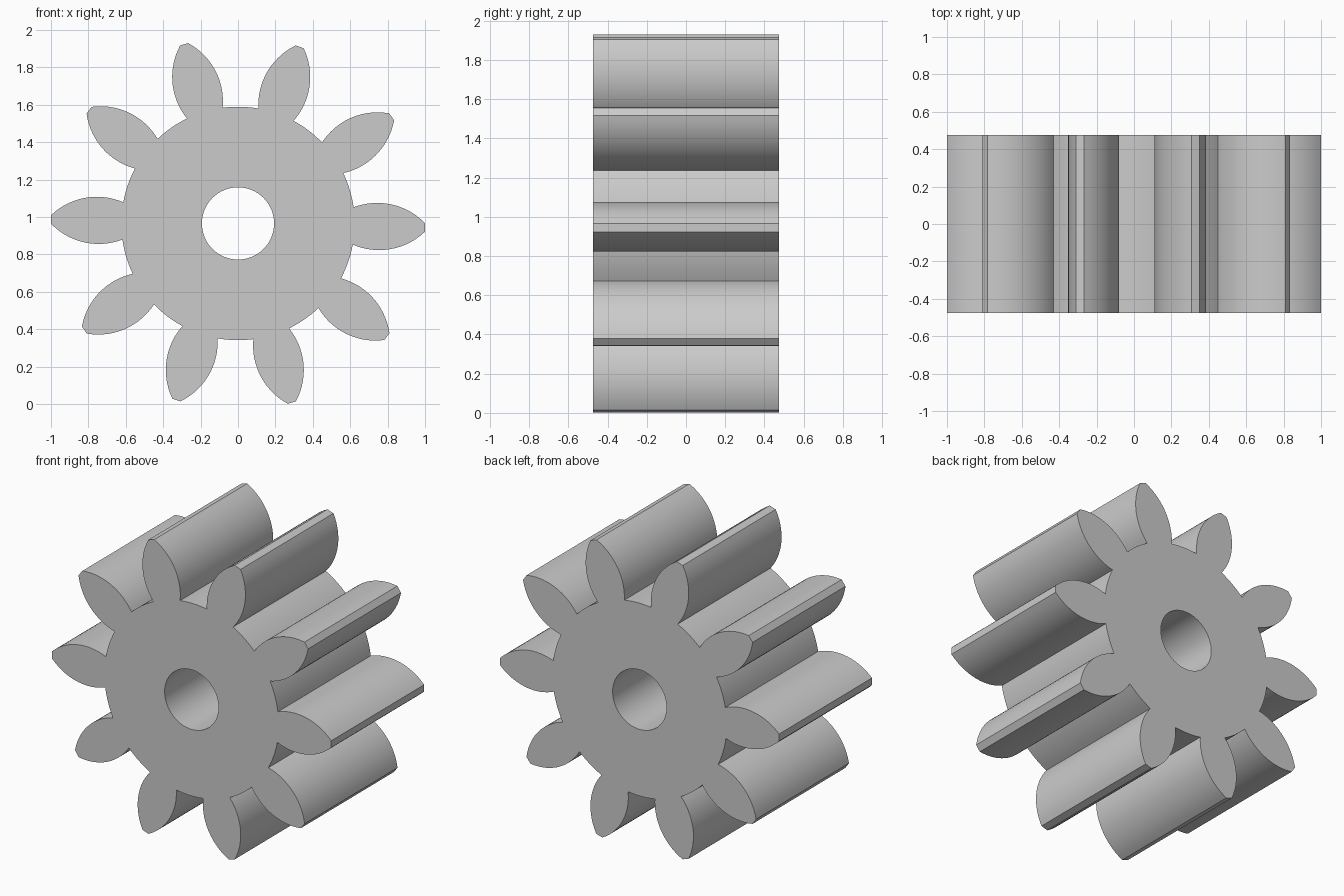
import bpy
import bmesh
from math import cos, sin, sqrt, atan2, hypot, pi, tau, radians

if "Cube" in bpy.data.objects:
    bpy.data.objects.remove(bpy.data.objects["Cube"])

TEETH = 10
TURN = radians(-1.25)
CENTRE_Z = 0.966
HALF_DEPTH = 0.475
BORE_RADIUS = 0.193
ROOT, TIP = 0.616, 1.0            # radial start and end of a tooth
BULGE_AT, BULGE = 0.75, 0.126     # widest point of a tooth and its half width
FLANK_RADIUS = 0.354
FLANK_STEPS, ROOT_STEPS, BORE_STEPS = 16, 6, 64


def flank(r):
    """Half width of a tooth at distance r along its axis."""
    return BULGE - FLANK_RADIUS + sqrt(FLANK_RADIUS ** 2 - (r - BULGE_AT) ** 2)


def gear_outline():
    radii = [ROOT + (TIP - ROOT) * i / FLANK_STEPS for i in range(FLANK_STEPS + 1)]
    tooth = [(r, -flank(r)) for r in radii] + [(r, flank(r)) for r in reversed(radii)]
    root_radius = hypot(ROOT, flank(ROOT))
    half_angle = atan2(flank(ROOT), ROOT)
    gap = tau / TEETH - 2 * half_angle
    points = []
    for k in range(TEETH):
        a = TURN + k * tau / TEETH
        points += [(r * cos(a) - w * sin(a), r * sin(a) + w * cos(a)) for r, w in tooth]
        # root arc up to the next tooth
        for i in range(1, ROOT_STEPS):
            b = a + half_angle + gap * i / ROOT_STEPS
            points.append((root_radius * cos(b), root_radius * sin(b)))
    return points


def add_loop(bm, points):
    verts = [bm.verts.new((x, -HALF_DEPTH, z + CENTRE_Z)) for x, z in points]
    return [bm.edges.new((v, verts[(i + 1) % len(verts)])) for i, v in enumerate(verts)]


# Front face with the bore, then extruded through the depth
bm = bmesh.new()
bore = [(BORE_RADIUS * cos(tau * i / BORE_STEPS), BORE_RADIUS * sin(tau * i / BORE_STEPS))
        for i in range(BORE_STEPS)]
edges = add_loop(bm, gear_outline()) + add_loop(bm, bore)
bmesh.ops.triangle_fill(bm, use_beauty=True, use_dissolve=False, edges=edges, normal=(0, -1, 0))
result = bmesh.ops.extrude_face_region(bm, geom=bm.faces[:], use_keep_orig=True)
moved = [g for g in result["geom"] if isinstance(g, bmesh.types.BMVert)]
bmesh.ops.translate(bm, verts=moved, vec=(0, 2 * HALF_DEPTH, 0))
bmesh.ops.recalc_face_normals(bm, faces=bm.faces[:])
mesh = bpy.data.meshes.new("spur_gear")
bm.to_mesh(mesh)
bm.free()

gear = bpy.data.objects.new("spur_gear", mesh)
bpy.context.collection.objects.link(gear)

# Plain grey metal
grey = bpy.data.materials.new("light_grey")
grey.use_nodes = True
grey.diffuse_color = (0.6, 0.6, 0.6, 1)
grey.node_tree.nodes["Principled BSDF"].inputs["Base Color"].default_value = (0.6, 0.6, 0.6, 1)
mesh.materials.append(grey)

bpy.ops.object.select_all(action="DESELECT")
gear.select_set(True)
bpy.context.view_layer.objects.active = gear
bpy.ops.object.shade_smooth_by_angle(angle=radians(20))
